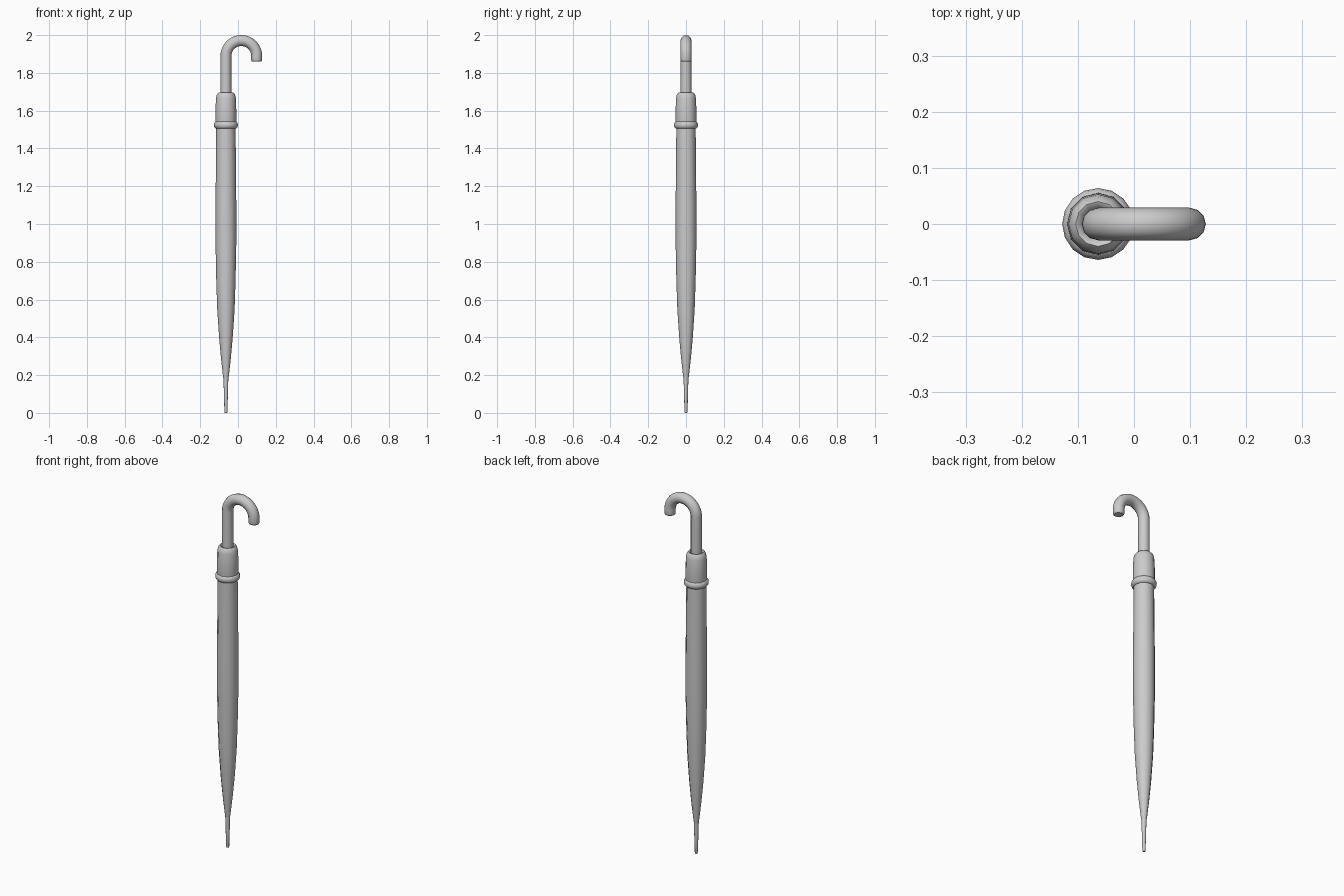
import bpy, bmesh, math

if "Cube" in bpy.data.objects:
    bpy.data.objects.remove(bpy.data.objects["Cube"])

AXIS_X = -0.064  # the shaft stands left of centre because of the hook


def smooth(obj, angle=50):
    bpy.ops.object.select_all(action='DESELECT')
    obj.select_set(True)
    bpy.context.view_layer.objects.active = obj
    bpy.ops.object.shade_smooth_by_angle(angle=math.radians(angle))


def lathe(name, profile, sides):
    """Revolve (radius, z) points around the shaft axis and cap the ends."""
    bm = bmesh.new()
    rings = []
    for r, z in profile:
        rings.append([bm.verts.new((r * math.cos(2 * math.pi * i / sides),
                                    r * math.sin(2 * math.pi * i / sides), z))
                      for i in range(sides)])
    for a, b in zip(rings, rings[1:]):
        for i in range(sides):
            j = (i + 1) % sides
            bm.faces.new((a[i], a[j], b[j], b[i]))
    bm.faces.new(rings[0])
    bm.faces.new(rings[-1])
    bmesh.ops.recalc_face_normals(bm, faces=bm.faces)
    mesh = bpy.data.meshes.new(name)
    bm.to_mesh(mesh)
    bm.free()
    obj = bpy.data.objects.new(name, mesh)
    obj.location.x = AXIS_X
    bpy.context.collection.objects.link(obj)
    smooth(obj)
    return obj


# Rolled canopy, tapering to the ferrule
lathe("rolled_canopy", [
    (0.012, 0.17), (0.016, 0.20), (0.026, 0.29), (0.036, 0.40),
    (0.046, 0.55), (0.051, 0.70), (0.055, 0.90), (0.055, 1.10),
    (0.053, 1.30), (0.051, 1.53)], 12)

# Ferrule spike
lathe("ferrule", [(0.006, 0.0), (0.008, 0.006), (0.010, 0.08), (0.013, 0.19)], 12)

# Gathered sleeve with a rounded shoulder dipping in to the shaft
lathe("sleeve", [
    (0.050, 1.50), (0.056, 1.53), (0.055, 1.60), (0.053, 1.665),
    (0.048, 1.686), (0.040, 1.695), (0.033, 1.692), (0.026, 1.675)], 12)

# Closing strap
bpy.ops.mesh.primitive_torus_add(
    location=(AXIS_X, 0, 1.524), major_radius=0.048, minor_radius=0.016,
    major_segments=16, minor_segments=12)
strap = bpy.context.object
strap.name = "closing_strap"
strap.scale.z = 1.25
smooth(strap, 60)

# Hooked handle: straight shaft, half circle and a softened end
TUBE, BEND = 0.029, 0.0815
cx, cz = AXIS_X + BEND, 2.0 - TUBE - BEND
path = [(AXIS_X, 1.60, 1), (AXIS_X, 1.75, 1)]
for k in range(25):
    a = math.pi * (1 - k / 24)
    path.append((cx + BEND * math.cos(a), cz + BEND * math.sin(a), 1))
end_x = cx + BEND
path += [(end_x, 1.869, 1), (end_x, 1.862, 0.93), (end_x, 1.859, 0.78)]
curve = bpy.data.curves.new("hooked_handle", 'CURVE')
curve.dimensions = '3D'
curve.bevel_depth = TUBE
curve.bevel_resolution = 4
curve.use_fill_caps = True
spline = curve.splines.new('POLY')
spline.points.add(len(path) - 1)
for p, (x, z, r) in zip(spline.points, path):
    p.co = (x, 0, z, 1)
    p.radius = r
handle = bpy.data.objects.new("hooked_handle", curve)
bpy.context.collection.objects.link(handle)
bpy.ops.object.select_all(action='DESELECT')
handle.select_set(True)
bpy.context.view_layer.objects.active = handle
bpy.ops.object.convert(target='MESH')
smooth(bpy.context.object)
